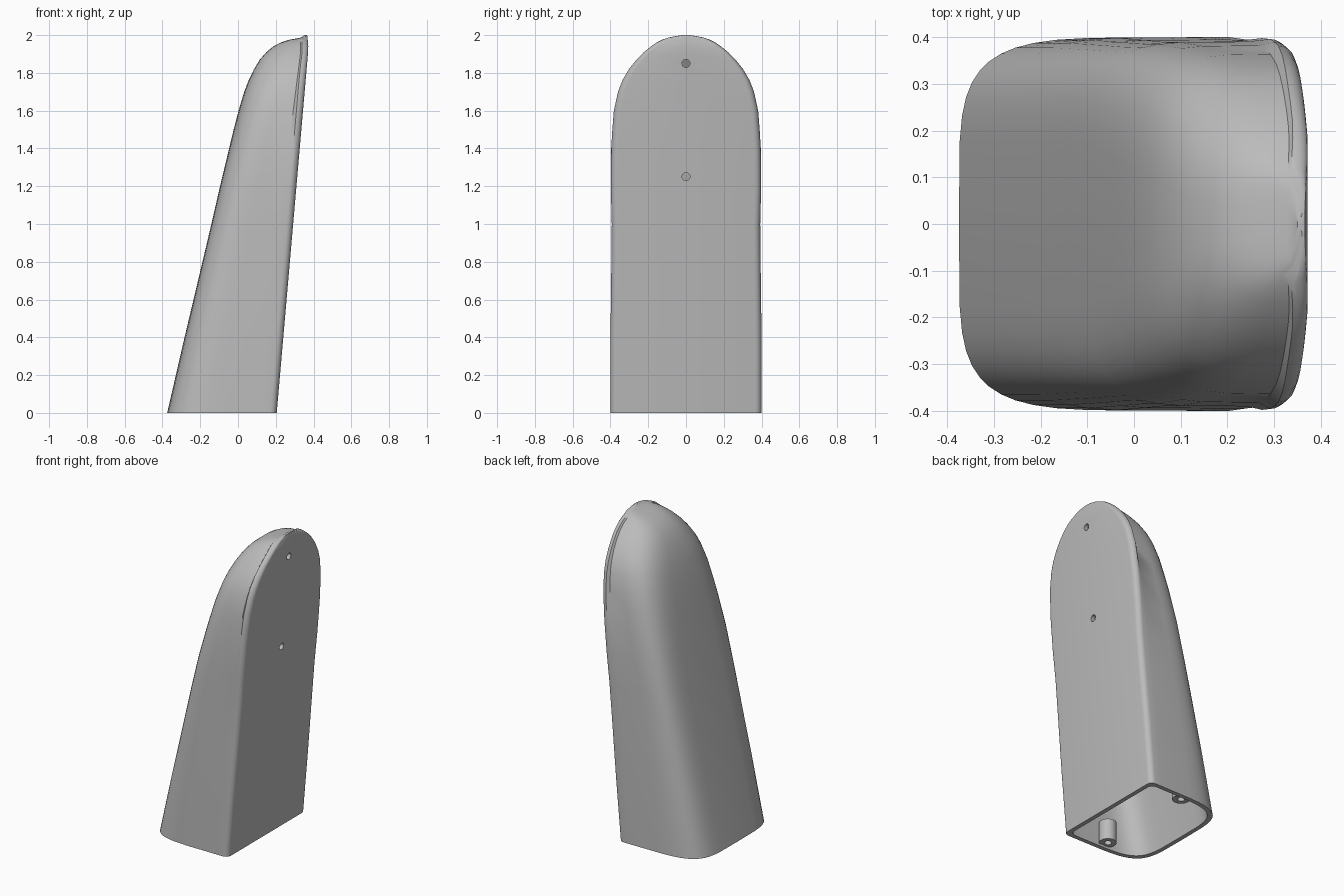
import bpy, bmesh, math
from mathutils import Matrix

cube = bpy.data.objects.get("Cube")
if cube:
    bpy.data.objects.remove(cube)

grey = bpy.data.materials.new("plain_grey")
grey.use_nodes = True
colour = (0.5, 0.5, 0.5, 1)
grey.diffuse_color = colour
grey.node_tree.nodes["Principled BSDF"].inputs["Base Color"].default_value = colour

# Height, sloping edge x, half width
STATIONS = [
    (0, -0.375, 0.4), (0.4, -0.283, 0.4), (0.8, -0.188, 0.395),
    (1.0, -0.141, 0.393), (1.2, -0.095, 0.398), (1.4, -0.047, 0.396),
    (1.5, -0.023, 0.39), (1.6, 0.003, 0.382), (1.7, 0.033, 0.36),
    (1.76, 0.056, 0.337), (1.82, 0.085, 0.302), (1.87, 0.115, 0.262),
    (1.91, 0.15, 0.223), (1.94, 0.187, 0.186), (1.96, 0.225, 0.157),
    (1.975, 0.27, 0.127), (1.985, 0.325, 0.1), (1.993, 0.343, 0.065),
    (2.0, 0.35, 0.02)]
WALL = 0.028


def plate_x(z):
    return min(0.205 + 0.087 * z, 0.372) - max(0, z - 1.95) * 0.12


def section(z, left, width, inset=0):
    """Closed cross-section: soft-cornered sloping side, flat plate with a lip."""
    left, width, right = left + inset, width - inset, plate_x(z) - inset
    depth = right - left
    power = 5 - 2.2 * max(0, min(1, (z - 1.1) / 0.8))
    lip = min(0.08 - 0.04 * max(0, min(1, z - 0.9)), depth * 0.5)
    groove = 0 if inset else min(0.018, max(0, (z - 0.95) * 0.03), width * 0.3)
    mid = right - lip
    side = []
    for i in range(13):
        a = i / 12 * math.pi / 2
        x = mid - (mid - left) * max(0, math.cos(a)) ** (2 / power)
        side.append((x, (width - groove) * math.sin(a) ** (2 / power)))
    r = min(0.035, lip * 0.8, width * 0.6)
    for i in range(6):
        a = i / 5 * math.pi / 2
        side.append((right - r + r * math.sin(a), width - r + r * math.cos(a)))
    side.append((right, 0))
    mirrored = [(x, -y) for x, y in side[-2:0:-1]]
    return [(x, y, z) for x, y in side + mirrored]


def finish(name, bm):
    bmesh.ops.recalc_face_normals(bm, faces=bm.faces)
    mesh = bpy.data.meshes.new(name)
    bm.to_mesh(mesh)
    bm.free()
    mesh.materials.append(grey)
    obj = bpy.data.objects.new(name, mesh)
    bpy.context.collection.objects.link(obj)
    return obj


def smooth(obj):
    bpy.ops.object.select_all(action='DESELECT')
    obj.select_set(True)
    bpy.context.view_layer.objects.active = obj
    bpy.ops.object.shade_smooth_by_angle(angle=math.radians(35))


def bridge(bm, a, b):
    for i in range(len(a)):
        j = (i + 1) % len(a)
        bm.faces.new((a[i], a[j], b[j], b[i]))


# Hollow housing, open underneath
bm = bmesh.new()
skins = []
for inset, top in ((0, 2.1), (WALL, 1.9)):
    rings = [[bm.verts.new(p) for p in section(*s, inset)]
             for s in STATIONS if s[0] < top]
    for lower, upper in zip(rings, rings[1:]):
        bridge(bm, lower, upper)
    bm.faces.new(rings[-1])
    skins.append(rings[0])
bridge(bm, *skins)
housing = finish("housing", bm)
smooth(housing)

# Screw holes through the flat plate
bm = bmesh.new()
for z in (1.25, 1.85):
    bmesh.ops.create_cone(
        bm, cap_ends=True, segments=24, radius1=0.021, radius2=0.021, depth=0.1,
        matrix=Matrix.Translation((plate_x(z), 0, z)) @ Matrix.Rotation(math.pi / 2, 4, 'Y'))
cutter = finish("hole_cutter", bm)
cutter.hide_render = True
cutter.hide_set(True)
cutter.display_type = 'WIRE'
cut = housing.modifiers.new("screw_holes", 'BOOLEAN')
cut.operation = 'DIFFERENCE'
cut.solver = 'EXACT'
cut.object = cutter

# Screw bosses on the two inner side walls
for label, sign in (("left", 1), ("right", -1)):
    bm = bmesh.new()
    loops = []
    for radius, z in ((0.052, 0.15), (0.052, 0.015), (0.022, 0.015), (0.022, 0.13)):
        loops.append([bm.verts.new((-0.08 + radius * math.cos(i * math.tau / 24),
                                    sign * 0.335 + radius * math.sin(i * math.tau / 24), z))
                      for i in range(24)])
    for a, b in zip(loops, loops[1:]):
        bridge(bm, a, b)
    bm.faces.new(loops[0])
    bm.faces.new(loops[-1])
    smooth(finish("screw_boss_" + label, bm))
